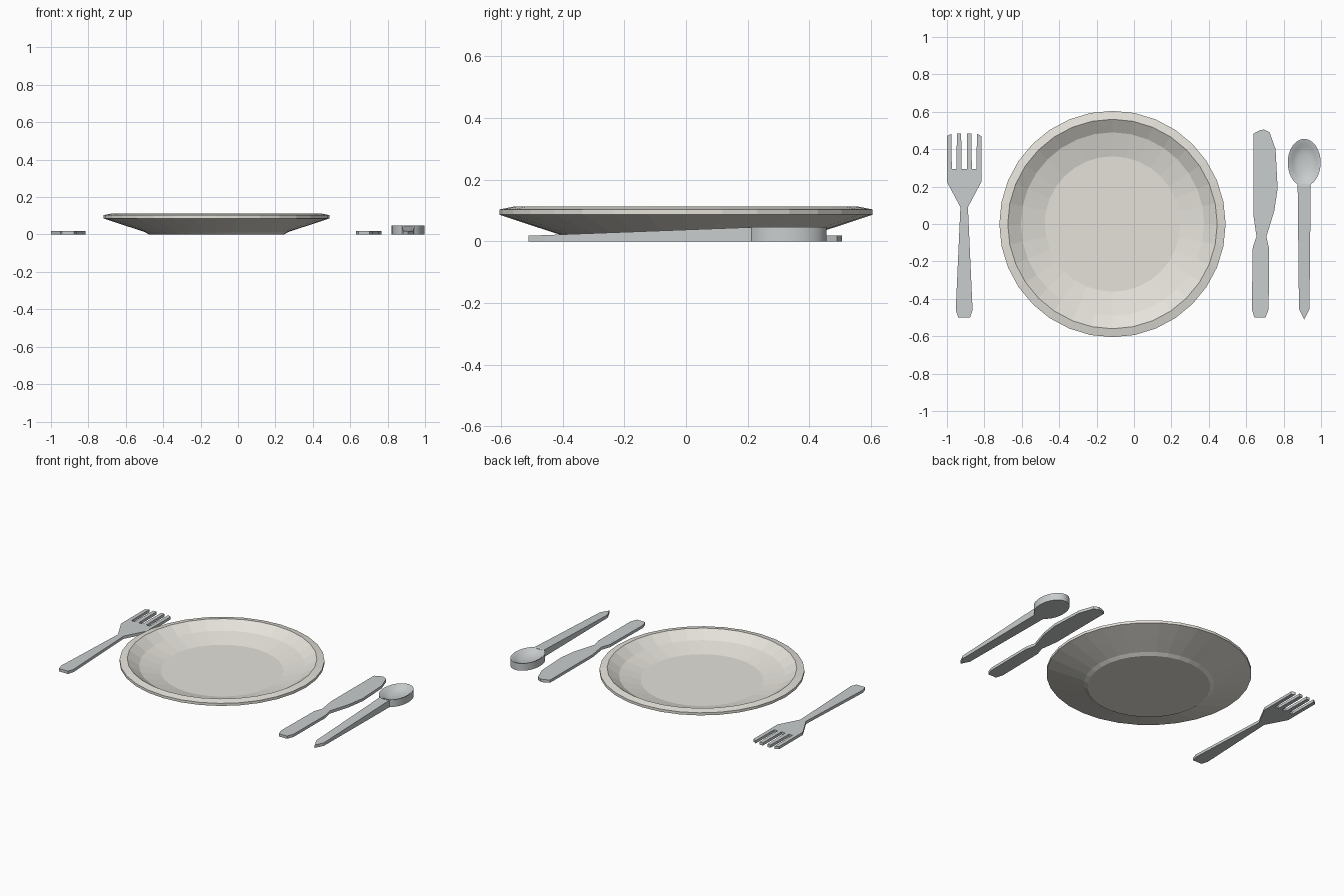
import bpy
import bmesh
from math import sin, cos, tau

if "Cube" in bpy.data.objects:
    bpy.data.objects.remove(bpy.data.objects["Cube"])


def make_object(name, bm, color):
    bmesh.ops.recalc_face_normals(bm, faces=bm.faces[:])
    me = bpy.data.meshes.new(name)
    bm.to_mesh(me)
    bm.free()
    ob = bpy.data.objects.new(name, me)
    bpy.context.collection.objects.link(ob)
    me.materials.append(color)
    return ob


def material(name, rgb):
    m = bpy.data.materials.new(name)
    m.diffuse_color = (*rgb, 1)
    m.use_nodes = True
    m.node_tree.nodes["Principled BSDF"].inputs["Base Color"].default_value = m.diffuse_color
    return m


def slab(name, outline, top, color):
    """Flat outline standing on z = 0; top(y) gives the upper height."""
    bm = bmesh.new()
    low = [bm.verts.new((x, y, 0)) for x, y in outline]
    high = [bm.verts.new((x, y, top(y))) for x, y in outline]
    bm.faces.new(low[::-1])
    bm.faces.new(high)
    for i in range(len(low)):
        j = (i + 1) % len(low)
        bm.faces.new((low[i], low[j], high[j], high[i]))
    return make_object(name, bm, color)


def lathe(name, profile, center, sides, color):
    """Stack of capped elliptical rings: (rx, ry, z)."""
    bm = bmesh.new()
    rings = [[bm.verts.new((center[0] + rx * cos(tau * i / sides),
                            center[1] + ry * sin(tau * i / sides), z))
              for i in range(sides)] for rx, ry, z in profile]
    for a, b in zip(rings, rings[1:]):
        for i in range(sides):
            j = (i + 1) % sides
            bm.faces.new((a[i], a[j], b[j], b[i]))
    bm.faces.new(rings[0][::-1])
    bm.faces.new(rings[-1])
    return make_object(name, bm, color)


def mirrored(cx, half):
    return [(cx + x, y) for x, y in half] + [(cx - x, y) for x, y in reversed(half)]


china = material("china", (0.78, 0.76, 0.70))
steel = material("steel", (0.58, 0.61, 0.62))

# Plate: underside, rim, then the dished inside
plate = [(0.362, 0), (0.385, 0.014), (0.49, 0.048), (0.605, 0.086), (0.605, 0.103),
         (0.56, 0.112), (0.49, 0.066), (0.362, 0.034)]
lathe("plate", [(r, r, z) for r, z in plate], (-0.115, 0), 32, china)

# Fork: half outline from handle end to the middle slot
fork_half = [(0.032, -0.50), (0.045, -0.46), (0.02, 0.09), (0.092, 0.225),
             (0.092, 0.47), (0.068, 0.483), (0.066, 0.295), (0.041, 0.295),
             (0.039, 0.483), (0.016, 0.483), (0.014, 0.295)]
slab("fork", mirrored(-0.908, fork_half), lambda y: 0.018, steel)

# Knife: handle, waist and rounded blade
knife = [(0.644, -0.50), (0.703, -0.50), (0.72, -0.455), (0.722, -0.13),
         (0.708, -0.067), (0.75, 0.07), (0.768, 0.19), (0.757, 0.40),
         (0.725, 0.49), (0.695, 0.505), (0.675, 0.502), (0.64, 0.485),
         (0.638, 0.05), (0.655, -0.067), (0.635, -0.125), (0.63, -0.455)]
slab("knife", knife, lambda y: 0.018, steel)

# Spoon handle rising towards the bowl
slab("spoon_handle", [(0.91, -0.51), (0.938, -0.455), (0.945, 0.215),
                      (0.875, 0.215), (0.882, -0.455)],
     lambda y: 0.018 + (y + 0.51) * 0.038, steel)

# Spoon bowl: flat-bottomed oval with a scooped top
bowl = [(0.088, 0.127, 0), (0.088, 0.127, 0.047), (0.08, 0.116, 0.045),
        (0.063, 0.09, 0.03), (0.035, 0.05, 0.018)]
ob = lathe("spoon_bowl", bowl, (0.91, 0.328), 32, steel)
bpy.context.view_layer.objects.active = ob
ob.select_set(True)
bpy.ops.object.shade_smooth_by_angle(angle=0.7)
